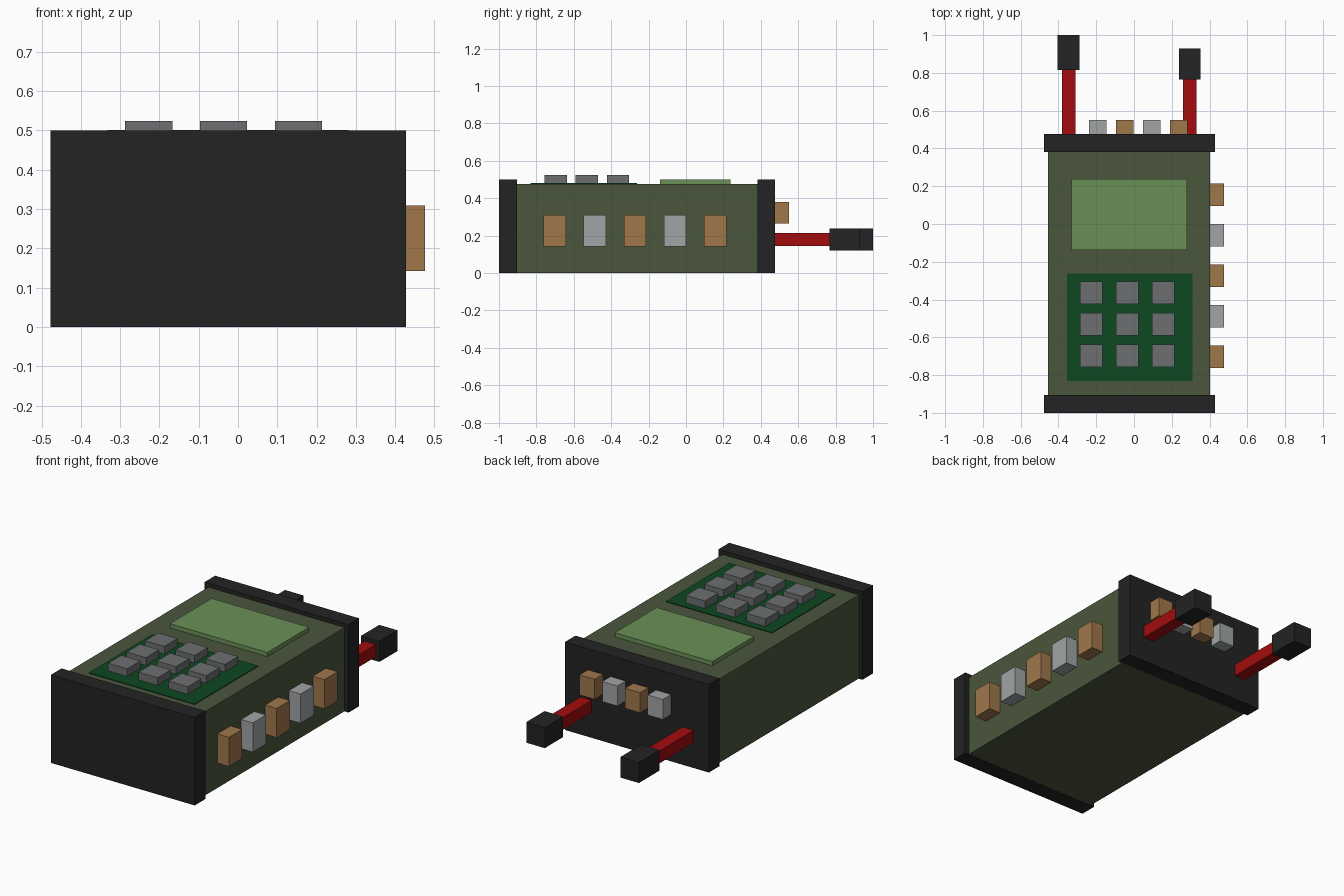
import bpy

if "Cube" in bpy.data.objects:
    bpy.data.objects.remove(bpy.data.objects["Cube"])


def srgb(r, g, b):
    def lin(c):
        c /= 255
        return c / 12.92 if c <= 0.04045 else ((c + 0.055) / 1.055) ** 2.4
    return (lin(r), lin(g), lin(b), 1.0)


def material(name, rgb):
    m = bpy.data.materials.new(name)
    m.diffuse_color = srgb(*rgb)
    m.use_nodes = True
    m.node_tree.nodes["Principled BSDF"].inputs["Base Color"].default_value = m.diffuse_color
    return m


OLIVE = material("olive_green", (74, 86, 60))
BLACK = material("black", (35, 35, 35))
SCREEN = material("screen_green", (107, 143, 87))
PANEL = material("dark_green", (14, 72, 33))
KEY = material("key_grey", (108, 110, 113))
SILVER = material("silver_grey", (161, 164, 166))
TAN = material("tan_brown", (160, 119, 75))
RED = material("red", (162, 12, 13))


def box(name, x, y, z, mat):
    """Box from (min, max) ranges on each axis."""
    bpy.ops.mesh.primitive_cube_add(size=1)
    ob = bpy.context.object
    ob.name = ob.data.name = name
    for v in ob.data.vertices:
        v.co = [r[0] if c < 0 else r[1] for r, c in zip((x, y, z), v.co)]
    ob.data.materials.append(mat)
    return ob


def around(c, size):
    return (c - size / 2, c + size / 2)


# Case and end caps
box("case_body", (-0.454, 0.403), (-0.904, 0.382), (0.001, 0.477), OLIVE)
box("front_cap", (-0.477, 0.428), (-1.0, -0.904), (0, 0.5), BLACK)
box("back_cap", (-0.477, 0.428), (0.382, 0.476), (0, 0.5), BLACK)

# Display and keypad
box("display_screen", (-0.332, 0.281), (-0.138, 0.238), (0.47, 0.501), SCREEN)
box("keypad_panel", (-0.356, 0.31), (-0.832, -0.263), (0.475, 0.481), PANEL)
for row in range(3):
    for col in range(3):
        box(f"key_{row}_{col}", around(-0.227 + 0.1905 * col, 0.12),
            around(-0.364 - 0.1665 * row, 0.119), (0.475, 0.524), KEY)

# Side buttons
for i in range(5):
    box(f"side_button_{i}", (0.395, 0.476), around(0.156 - 0.2145 * i, 0.119),
        (0.143, 0.309), SILVER if i % 2 else TAN)

# Back connectors
for i in range(4):
    box(f"back_connector_{i}", around(-0.192 + 0.143 * i, 0.095), (0.47, 0.55),
        (0.266, 0.38), TAN if i % 2 else SILVER)

# Probes
for side, x, joint, tip in (("left", -0.346, 0.814, 1.0), ("right", 0.295, 0.766, 0.93)):
    box(f"{side}_probe_rod", around(x, 0.071), (0.47, joint + 0.005), (0.144, 0.214), RED)
    box(f"{side}_probe_tip", around(x, 0.116), (joint, tip), (0.121, 0.238), BLACK)
